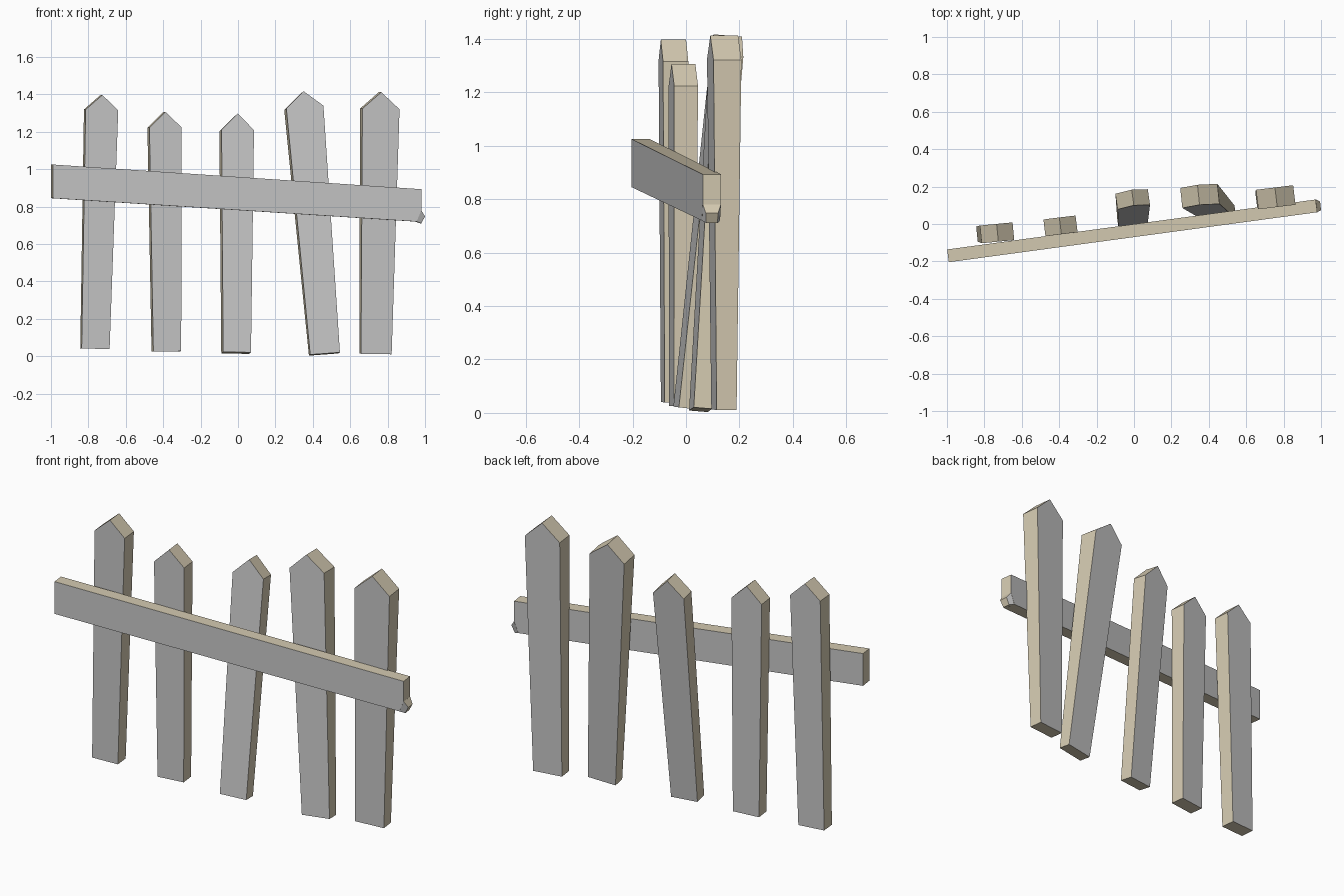
import bpy, bmesh, math
from mathutils import Vector

cube = bpy.data.objects.get("Cube")
if cube:
    bpy.data.objects.remove(cube, do_unlink=True)


def make_material(name, rgb):
    mat = bpy.data.materials.new(name)
    mat.use_nodes = True
    mat.diffuse_color = (*rgb, 1)
    mat.node_tree.nodes["Principled BSDF"].inputs["Base Color"].default_value = (*rgb, 1)
    return mat


GREY = make_material("weathered_grey", (0.57, 0.57, 0.57))
BEIGE = make_material("cut_wood_beige", (0.66, 0.59, 0.44))


def slab(name, front, back):
    """Board between matching front and back outlines: grey faces, beige edges."""
    bm = bmesh.new()
    f = [bm.verts.new(p) for p in front]
    b = [bm.verts.new(p) for p in back]
    bm.faces.new(f)
    bm.faces.new(b[::-1])
    for i in range(len(f)):
        j = (i + 1) % len(f)
        bm.faces.new((f[i], b[i], b[j], f[j]))
    bmesh.ops.recalc_face_normals(bm, faces=bm.faces)
    for face in bm.faces:
        face.material_index = 0 if abs(face.normal.y) > 0.7 else 1
    mesh = bpy.data.meshes.new(name)
    bm.to_mesh(mesh)
    bm.free()
    mesh.materials.append(GREY)
    mesh.materials.append(BEIGE)
    obj = bpy.data.objects.new(name, mesh)
    bpy.context.collection.objects.link(obj)


def picket(name, foot, shoulder, widths, depths, point, yaw):
    """Tapered, leaning picket with a pointed top."""
    foot, shoulder = Vector(foot), Vector(shoulder)
    axis = (shoulder - foot).normalized()
    right = Vector((math.cos(math.radians(yaw)), math.sin(math.radians(yaw)), 0))
    right = (right - axis * right.dot(axis)).normalized()
    rear = axis.cross(right)

    def outline(side):
        low = foot + rear * side * depths[0] / 2
        high = shoulder + rear * side * depths[1] / 2
        return [low - right * widths[0] / 2, low + right * widths[0] / 2,
                high + right * widths[1] / 2, high + axis * point,
                high - right * widths[1] / 2]

    slab(name, outline(-1), outline(1))


# Pickets, from the right-hand end to the left-hand end
picket("picket_1", (-0.765, -0.047, 0.04), (-0.732, -0.047, 1.317), (0.15, 0.175), (0.08, 0.095), 0.08, 5.5)
picket("picket_2", (-0.383, -0.015, 0.026), (-0.393, -0.01, 1.223), (0.15, 0.173), (0.08, 0.09), 0.083, 7)
picket("picket_3", (-0.01, 0.0, 0.018), (-0.007, 0.132, 1.206), (0.15, 0.175), (0.075, 0.085), 0.087, 8)
picket("picket_4", (0.462, 0.055, 0.012), (0.352, 0.15, 1.328), (0.16, 0.2), (0.07, 0.108), 0.085, 6)
picket("picket_5", (0.735, 0.142, 0.012), (0.758, 0.143, 1.322), (0.165, 0.2), (0.075, 0.105), 0.09, 7)

# Sloping cross rail with a broken corner
rail_profile = [(-0.99, 0.845), (0.955, 0.72), (0.98, 0.78), (0.98, 0.893), (-0.99, 1.025)]
rail_front = [Vector((x, -0.07 + 0.1355 * x, z)) for x, z in rail_profile]
rail_offset = Vector((-0.009, 0.068, 0))
slab("rail", rail_front, [p + rail_offset for p in rail_front])

# Splinter hanging off the broken corner
splinter_front = [(0.955, 0.06, 0.72), (0.98, 0.076, 0.71), (1.0, 0.074, 0.748), (0.98, 0.063, 0.78)]
splinter_back = [(0.947, 0.127, 0.72), (0.975, 0.118, 0.71), (0.995, 0.12, 0.748), (0.972, 0.131, 0.78)]
slab("rail_splinter", splinter_front, splinter_back)
